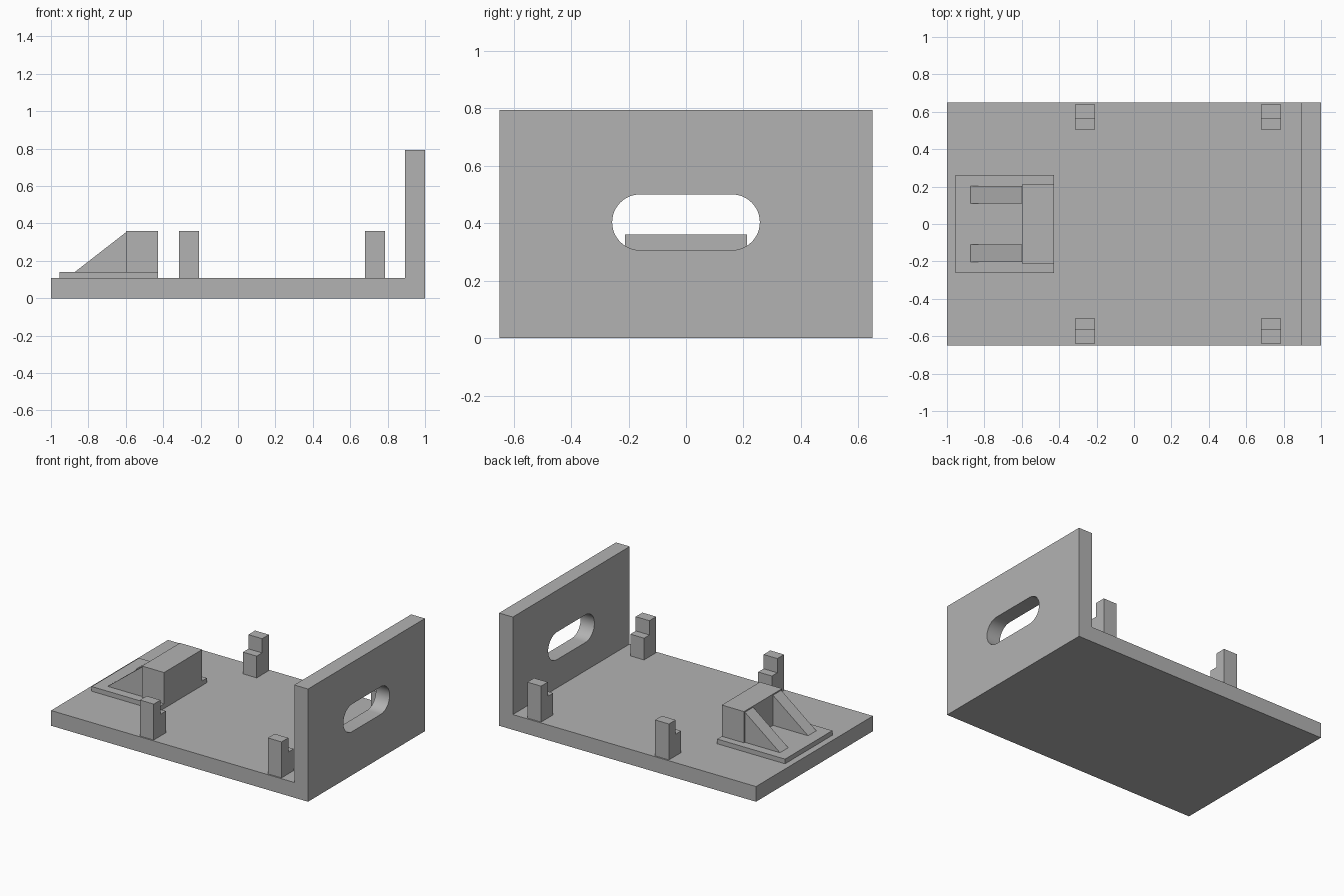
import bpy, bmesh, math

cube = bpy.data.objects.get("Cube")
if cube:
    bpy.data.objects.remove(cube, do_unlink=True)

grey = bpy.data.materials.new("plain grey")
grey.use_nodes = True
COLOUR = (0.45, 0.45, 0.45, 1)
grey.diffuse_color = COLOUR
grey.node_tree.nodes["Principled BSDF"].inputs["Base Color"].default_value = COLOUR


def prism(name, profile, axis, lo, hi):
    """Extrude a 2D profile along x (profile is y, z) or y (profile is x, z)."""
    def place(p, t):
        return (t, p[0], p[1]) if axis == "x" else (p[0], t, p[1])
    bm = bmesh.new()
    face = bm.faces.new([bm.verts.new(place(p, lo)) for p in profile])
    out = bmesh.ops.extrude_face_region(bm, geom=[face])
    shift = place((0, 0), hi - lo)
    bmesh.ops.translate(bm, vec=shift, verts=[g for g in out["geom"] if isinstance(g, bmesh.types.BMVert)])
    bmesh.ops.recalc_face_normals(bm, faces=bm.faces)
    mesh = bpy.data.meshes.new(name)
    bm.to_mesh(mesh)
    bm.free()
    mesh.materials.append(grey)
    obj = bpy.data.objects.new(name, mesh)
    bpy.context.collection.objects.link(obj)
    return obj


def box(name, x0, x1, y0, y1, z0, z1):
    return prism(name, [(x0, z0), (x1, z0), (x1, z1), (x0, z1)], "y", y0, y1)


FLOOR, PAD, TOP = 0.107, 0.14, 0.36

# L-shaped base plate and upright wall
bracket = prism("base_and_wall", [(-1, 0), (1, 0), (1, 0.793), (0.893, 0.793),
                                  (0.893, FLOOR), (-1, FLOOR)], "y", -0.65, 0.65)

# Rounded slot through the wall
radius, reach, mid, steps = 0.097, 0.16, 0.403, 24
slot = []
for side in (1, -1):
    for i in range(steps + 1):
        a = math.pi * (i / steps - 0.5)
        slot.append((side * (reach + radius * math.cos(a)), mid + side * radius * math.sin(a)))
cutter = prism("slot_cutter", slot, "x", 0.8, 1.1)
cutter.hide_render = True
cut = bracket.modifiers.new("slot", "BOOLEAN")
cut.operation, cut.solver, cut.object = "DIFFERENCE", "EXACT", cutter
bpy.context.view_layer.objects.active = bracket
bracket.select_set(True)
bpy.ops.object.modifier_apply(modifier=cut.name)
bpy.data.objects.remove(cutter, do_unlink=True)
bpy.ops.object.shade_smooth_by_angle(angle=math.radians(30))

# Four stepped corner posts, with the tall half outward
for place, x in (("rear", -0.315), ("wall", 0.68)):
    for label, s in (("left", 1), ("right", -1)):
        steps_yz = [(0.505, FLOOR), (0.64, FLOOR), (0.64, TOP),
                    (0.565, TOP), (0.565, 0.26), (0.505, 0.26)]
        prism(f"{place}_post_{label}", [(s * y, z) for y, z in steps_yz], "x", x, x + 0.107)

# Stop block on its pad, braced by two sloping ribs
box("stop_pad", -0.955, -0.427, -0.263, 0.263, FLOOR, PAD)
box("stop_block", -0.6, -0.427, -0.212, 0.212, PAD, TOP)
for label, y in (("left", 0.11), ("right", -0.202)):
    prism(f"stop_rib_{label}", [(-0.873, PAD), (-0.6, PAD), (-0.6, 0.352)], "y", y, y + 0.092)
